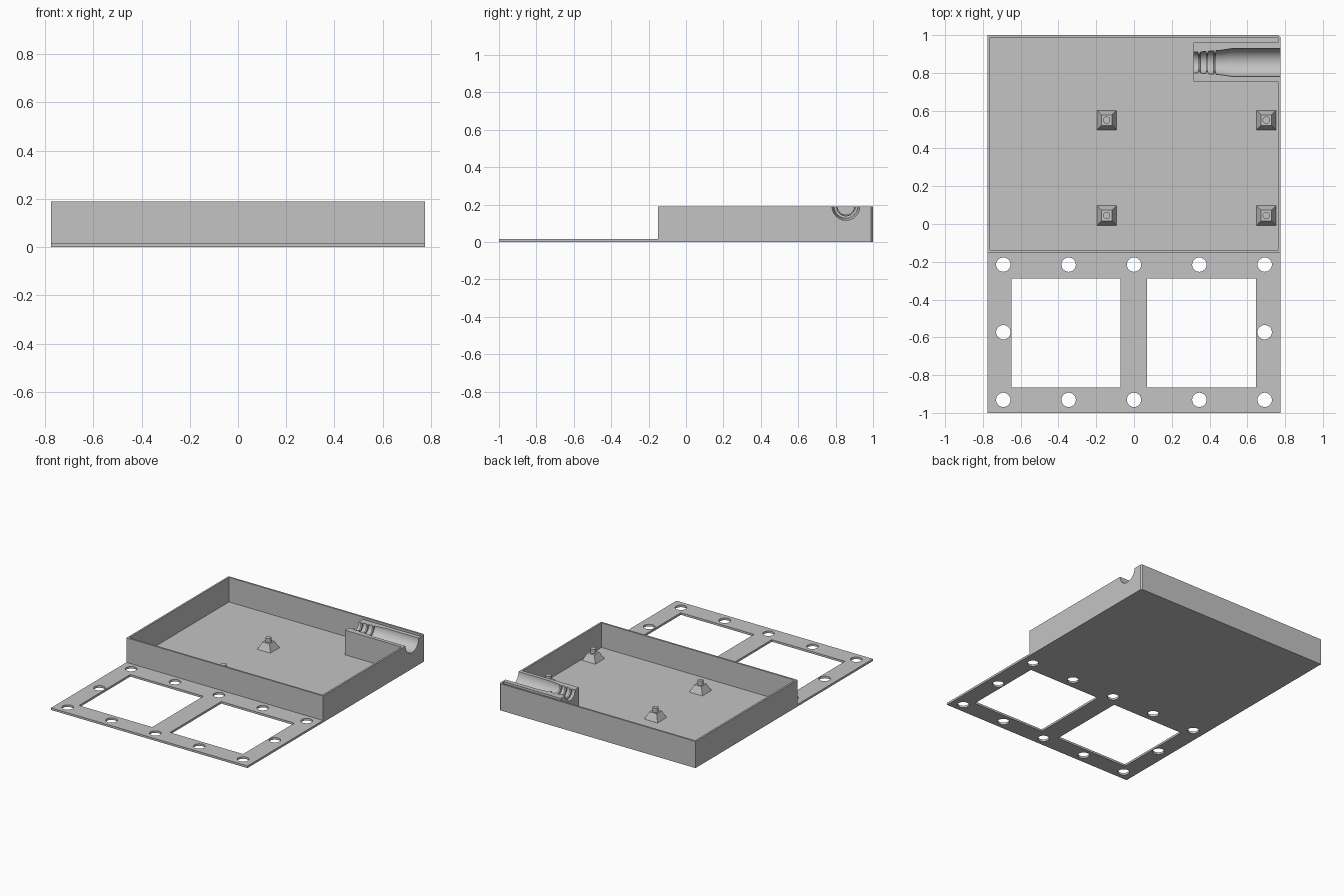
import bpy, bmesh, math
from mathutils import Matrix

if "Cube" in bpy.data.objects:
    bpy.data.objects.remove(bpy.data.objects["Cube"], do_unlink=True)

grey = bpy.data.materials.new("plain grey")
grey.use_nodes = True
grey.diffuse_color = (0.55, 0.55, 0.55, 1)
grey.node_tree.nodes["Principled BSDF"].inputs["Base Color"].default_value = grey.diffuse_color

HALF, FLOOR, TOP, WALL, FRONT = 0.775, 0.015, 0.19, 0.013, -0.15


def finish(name, bm):
    bmesh.ops.recalc_face_normals(bm, faces=bm.faces)
    mesh = bpy.data.meshes.new(name)
    bm.to_mesh(mesh)
    bm.free()
    mesh.materials.append(grey)
    obj = bpy.data.objects.new(name, mesh)
    bpy.context.collection.objects.link(obj)
    return obj


def prism(name, outline, z0, z1):
    bm = bmesh.new()
    face = bm.faces.new([bm.verts.new((x, y, z0)) for x, y in outline])
    new = bmesh.ops.extrude_face_region(bm, geom=[face])["geom"]
    bmesh.ops.translate(bm, vec=(0, 0, z1 - z0),
                        verts=[v for v in new if isinstance(v, bmesh.types.BMVert)])
    return finish(name, bm)


def rect(x0, y0, x1, y1):
    return [(x0, y0), (x1, y0), (x1, y1), (x0, y1)]


def circle(x, y, r, n=32):
    return [(x + r * math.cos(math.tau * i / n), y + r * math.sin(math.tau * i / n))
            for i in range(n)]


def cut(obj, cutter):
    cutter.hide_render = True
    mod = obj.modifiers.new("cut", "BOOLEAN")
    mod.operation, mod.solver, mod.object = "DIFFERENCE", "EXACT", cutter
    activate(obj)
    bpy.ops.object.modifier_apply(modifier=mod.name)
    bpy.data.objects.remove(cutter, do_unlink=True)


def activate(obj):
    bpy.ops.object.select_all(action="DESELECT")
    obj.select_set(True)
    bpy.context.view_layer.objects.active = obj


# Tray with the cavity wrapping around the cable block
tray = prism("tray", [(-HALF, FRONT), (HALF, FRONT), (HALF, 0.99), (HALF - 0.01, 1), (-HALF, 1)], 0, TOP)
inner = HALF - WALL
cavity = [(-inner, FRONT + WALL), (inner, FRONT + WALL), (inner, 0.755), (0.315, 0.755),
          (0.315, 0.96), (inner, 0.96), (inner, 1 - WALL), (-inner, 1 - WALL)]
cut(tray, prism("cavity_cutter", cavity, FLOOR, TOP + 0.1))

# Cable channel: a turned profile with three gripping ribs
profile = [(0.28, 0.052), (0.338, 0.056)]
for x in (0.338, 0.38, 0.422):
    r = 0.056 + (x - 0.338) * 0.08
    profile += [(x, r), (x + 0.001, r - 0.012), (x + 0.012, r - 0.012), (x + 0.013, r)]
profile = profile[:1] + profile[2:] + [(0.46, 0.065), (0.52, 0.074), (0.82, 0.074)]
bm = bmesh.new()
rings = [[bm.verts.new((x, 0.855 + dy, TOP + dz)) for dy, dz in circle(0, 0, r, 48)]
         for x, r in profile]
for a, b in zip(rings, rings[1:]):
    for i in range(len(a)):
        j = (i + 1) % len(a)
        bm.faces.new((a[i], a[j], b[j], b[i]))
bm.faces.new(rings[0])
bm.faces.new(rings[-1])
cut(tray, finish("channel_cutter", bm))
activate(tray)
bpy.ops.object.shade_smooth_by_angle(angle=math.radians(25))

# Flat mounting panel with two windows and a border of screw holes
panel = prism("mounting_panel", rect(-HALF, -1, HALF, FRONT), 0, FLOOR)
for x in (-0.648, 0.07):
    cut(panel, prism("window_cutter", rect(x, -0.866, x + 0.577, -0.289), -0.1, 0.1))
for column in range(-2, 3):
    for y in (-0.215, -0.573, -0.931):
        if y == -0.573 and abs(column) < 2:
            continue
        cut(panel, prism("hole_cutter", circle(column * 0.346, y, 0.038), -0.1, 0.1))
activate(panel)
bpy.ops.object.shade_smooth_by_angle(angle=math.radians(25))

# Tapered standoffs with locating pins
for x, side in ((-0.145, "right"), (0.7, "left")):
    for y, end in ((0.045, "front"), (0.55, "back")):
        bm = bmesh.new()
        bmesh.ops.create_cone(bm, cap_ends=True, segments=4, radius1=0.052 * math.sqrt(2),
                              radius2=0.028 * math.sqrt(2), depth=0.05,
                              matrix=Matrix.Translation((x, y, FLOOR + 0.025))
                              @ Matrix.Rotation(math.pi / 4, 4, "Z"))
        finish(f"standoff_{end}_{side}", bm)
        pin = prism(f"pin_{end}_{side}", circle(x, y, 0.019, 24), FLOOR + 0.048, FLOOR + 0.08)
        activate(pin)
        bpy.ops.object.shade_smooth_by_angle(angle=math.radians(25))
